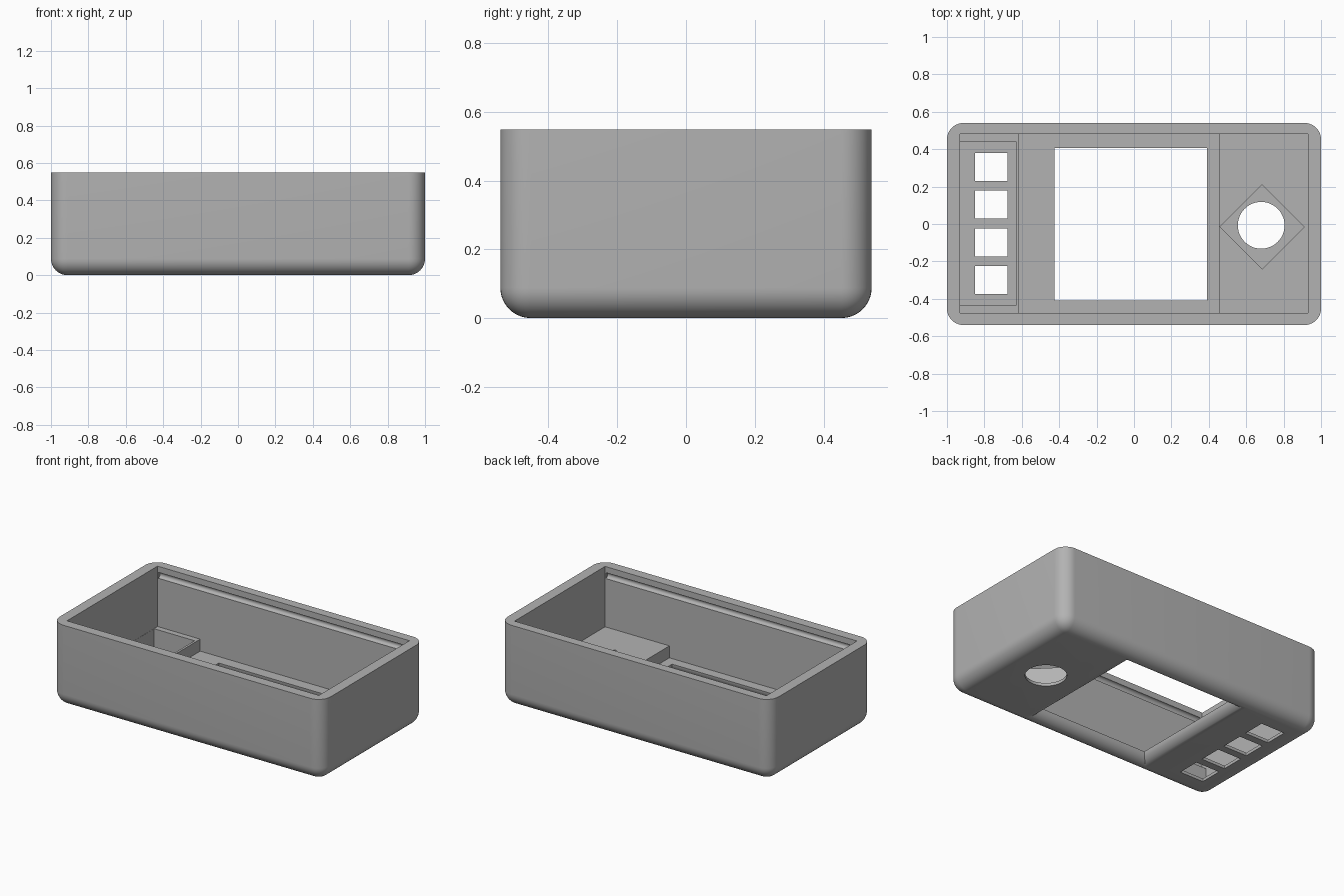
import bpy, bmesh, math
from mathutils import Matrix

if "Cube" in bpy.data.objects:
    bpy.data.objects.remove(bpy.data.objects["Cube"])

grey = bpy.data.materials.new("plastic_grey")
grey.diffuse_color = (0.45, 0.45, 0.45, 1)
grey.use_nodes = True
grey.node_tree.nodes["Principled BSDF"].inputs["Base Color"].default_value = grey.diffuse_color


def make(name, bm):
    bmesh.ops.recalc_face_normals(bm, faces=bm.faces)
    me = bpy.data.meshes.new(name)
    bm.to_mesh(me)
    bm.free()
    ob = bpy.data.objects.new(name, me)
    bpy.context.collection.objects.link(ob)
    me.materials.append(grey)
    return ob


def loft(name, rings):
    """Closed solid through equal-length rings of points."""
    bm = bmesh.new()
    vs = [[bm.verts.new(p) for p in r] for r in rings]
    n = len(vs[0])
    for a, b in zip(vs, vs[1:]):
        for i in range(n):
            j = (i + 1) % n
            bm.faces.new((a[i], a[j], b[j], b[i]))
    bm.faces.new(vs[0][::-1])
    bm.faces.new(vs[-1])
    return make(name, bm)


def rect(x0, x1, y0, y1, z, g=0.0):
    return [(x0 - g, y0 - g, z), (x1 + g, y0 - g, z),
            (x1 + g, y1 + g, z), (x0 - g, y1 + g, z)]


def box(name, x0, x1, y0, y1, z0, z1):
    return loft(name, [rect(x0, x1, y0, y1, z0), rect(x0, x1, y0, y1, z1)])


def prism(name, cx, cy, r, n, z0, z1):
    ring = lambda z: [(cx + r * math.cos(2 * math.pi * i / n),
                       cy + r * math.sin(2 * math.pi * i / n), z) for i in range(n)]
    return loft(name, [ring(z0), ring(z1)])


# Outer shell: block with rounded vertical and bottom edges
H = 0.548
bm = bmesh.new()
bmesh.ops.create_cube(bm, size=1, matrix=Matrix.Translation((0, 0, H / 2)) @ Matrix.Diagonal((2, 1.08, H, 1)))
edges = [e for e in bm.edges if not all(v.co.z > H - 0.01 for v in e.verts)]
bmesh.ops.bevel(bm, geom=edges, offset=0.088, segments=10, profile=0.5, affect='EDGES')
case = make("enclosure", bm)

cutters = []
# Main cavity, leaving raised blocks at both ends
prof = [(-0.93, 0.145), (-0.615, 0.145), (-0.615, 0.065), (0.455, 0.065),
        (0.455, 0.145), (0.93, 0.145), (0.93, 0.7), (-0.93, 0.7)]
cutters.append(loft("cavity", [[(x, y, z) for x, z in prof] for y in (-0.475, 0.48)]))

# Display window with a rounded flare on the underside
R = 0.066
win = (-0.425, 0.39, -0.41, 0.405)
rings = [rect(*win, -0.1, R)]
for i in range(11):
    a = math.pi / 2 * i / 10
    rings.append(rect(*win, R * (1 - math.cos(a)), R * (1 - math.sin(a))))
rings.append(rect(*win, 0.2))
cutters.append(loft("window", rings))

# Button pocket and four button holes
cutters.append(box("button_pocket", -0.929, -0.63, -0.437, 0.442, 0.02, 0.3))
for i in range(4):
    y = 0.305 - 0.2015 * i
    cutters.append(box("button_hole", -0.85, -0.675, y - 0.075, y + 0.075, -0.1, 0.1))

# Diamond pocket and round hole
cutters.append(prism("diamond_pocket", 0.685, -0.015, 0.225, 4, 0.02, 0.3))
cutters.append(prism("round_hole", 0.68, -0.007, 0.125, 48, -0.1, 0.1))

# Lid snap grooves along the two long walls
for y in (-0.475, 0.48):
    ring = lambda x: [(x, y + 0.02 * math.cos(math.pi * k / 8 + 0.1),
                       0.488 + 0.02 * math.sin(math.pi * k / 8 + 0.1)) for k in range(16)]
    cutters.append(loft("lid_groove", [ring(-0.925), ring(0.925)]))

# Carve everything out of the shell
bpy.context.view_layer.objects.active = case
for c in cutters:
    m = case.modifiers.new("cut", 'BOOLEAN')
    m.operation = 'DIFFERENCE'
    m.solver = 'EXACT'
    m.object = c
    bpy.ops.object.modifier_apply(modifier=m.name)
    bpy.data.objects.remove(c, do_unlink=True)

bpy.ops.object.select_all(action='DESELECT')
case.select_set(True)
bpy.ops.object.shade_smooth_by_angle(angle=math.radians(30))
